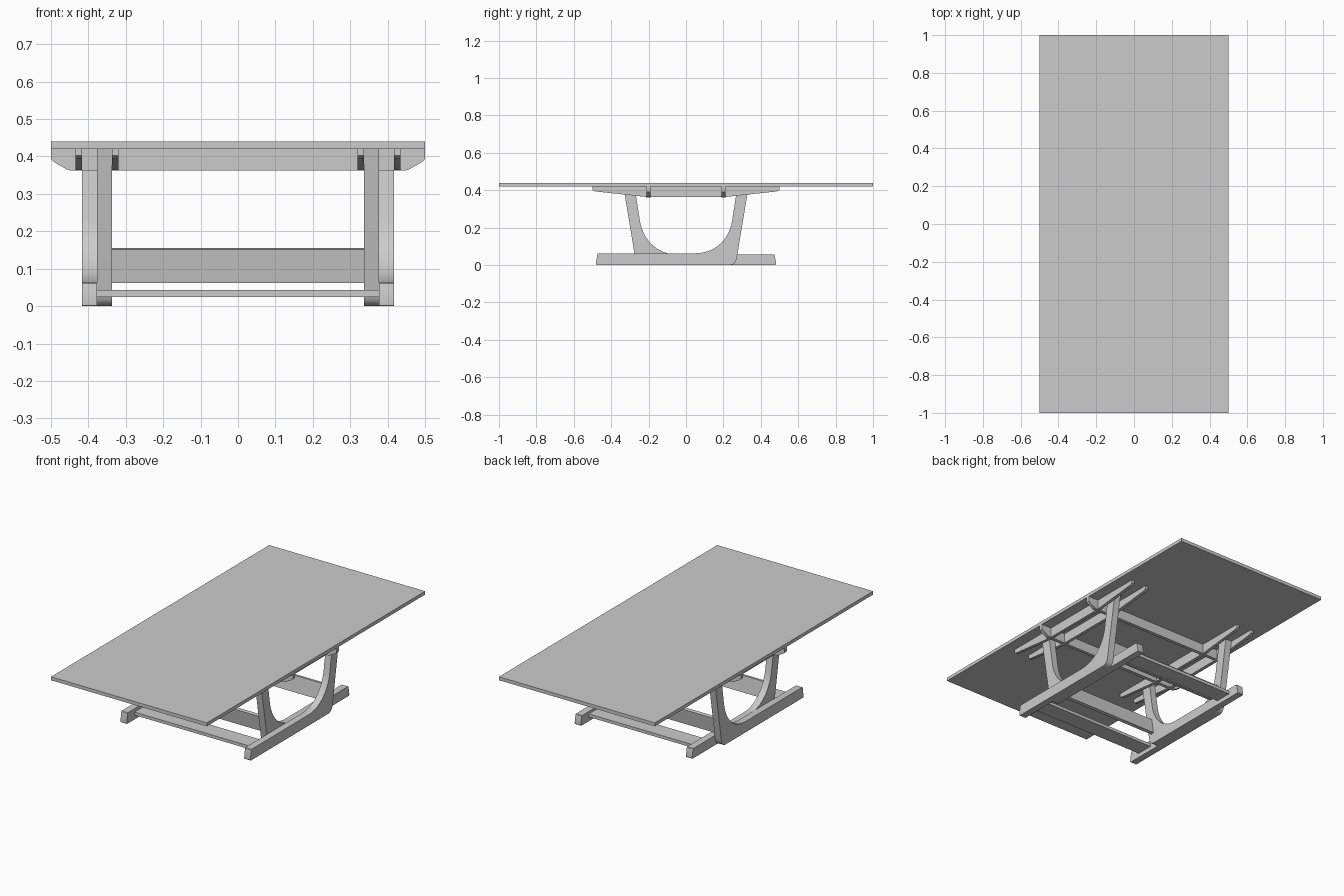
import bpy
import bmesh
from mathutils import Vector
from mathutils.geometry import interpolate_bezier

cube = bpy.data.objects.get("Cube")
if cube:
    bpy.data.objects.remove(cube, do_unlink=True)

LAYER = 0.04          # thickness of each leg layer
INNER_X = 0.337       # inside face of the inner leg layer
OUTER_X = INNER_X + LAYER
TOP_Z, UNDER_Z = 0.44, 0.42


def extrude(name, profile, start, end, axis):
    """Extrude a 2D profile along x (profile is y,z) or along y (profile is x,z)."""
    bm = bmesh.new()

    def place(p, d):
        return (d, p[0], p[1]) if axis == "x" else (p[0], d, p[1])

    face = bm.faces.new([bm.verts.new(place(p, start)) for p in profile])
    new = bmesh.ops.extrude_face_region(bm, geom=[face])["geom"]
    shift = Vector(place((0, 0), end - start))
    bmesh.ops.translate(bm, vec=shift, verts=[v for v in new if isinstance(v, bmesh.types.BMVert)])
    bmesh.ops.recalc_face_normals(bm, faces=bm.faces)
    mesh = bpy.data.meshes.new(name)
    bm.to_mesh(mesh)
    bm.free()
    obj = bpy.data.objects.new(name, mesh)
    bpy.context.collection.objects.link(obj)
    bpy.ops.object.select_all(action="DESELECT")
    obj.select_set(True)
    bpy.context.view_layer.objects.active = obj
    bpy.ops.object.shade_smooth_by_angle()
    return obj


def box(name, x, y, z):
    profile = [(y[0], z[0]), (y[1], z[0]), (y[1], z[1]), (y[0], z[1])]
    return extrude(name, profile, x[0], x[1], "x")


def curve(a, b, c, d, count):
    pts = interpolate_bezier(*[Vector((*p, 0)) for p in (a, b, c, d)], count)
    return [(p.x, p.y) for p in pts]


def leg_profile(foot_top):
    """Leg rising at +y, sweeping into a foot that reaches towards -y."""
    heel = curve((0.23, 0), (0.255, 0), (0.265, 0.01), (0.272, 0.04), 7)
    sweep = curve((0.247, 0.24), (0.23, 0.13), (0.15, foot_top), (0.05, foot_top), 14)
    toe = curve((-0.465, foot_top), (-0.473, foot_top), (-0.474, foot_top),
                (-0.475, foot_top - 0.01), 4)
    tip = curve((-0.482, 0.008), (-0.482, 0.002), (-0.48, 0), (-0.475, 0), 4)
    return heel + [(0.335, UNDER_Z), (0.275, UNDER_Z)] + sweep + toe + tip


def flip(profile):
    return [(-a, b) for a, b in profile]


# Table top
box("table_top", (-0.5, 0.5), (-1, 1), (UNDER_Z, TOP_Z))

# Tapered runners clamping the leg tops
half = [(0.2, 0.363), (0.47, 0.392), (0.49, 0.395), (0.5, 0.402), (0.5, UNDER_Z)]
runner = half + flip(half)[::-1]

for side, sign in (("left", 1), ("right", -1)):
    # Two lapped layers, each with its leg at the opposite end
    extrude(f"{side}_outer_leg", leg_profile(0.063),
            sign * OUTER_X, sign * (OUTER_X + LAYER), "x")
    extrude(f"{side}_inner_leg", flip(leg_profile(0.057)),
            sign * INNER_X, sign * OUTER_X, "x")
    for label, x in (("inner", INNER_X - 0.018), ("outer", OUTER_X + LAYER)):
        extrude(f"{side}_{label}_runner", runner, sign * x, sign * (x + 0.018), "x")

# Cross rails with chamfered ends
half = [(0.445, 0.362), (0.455, 0.364), (0.49, 0.384), (0.498, 0.39),
        (0.5, 0.398), (0.5, UNDER_Z)]
rail = half + flip(half)[::-1]

for end, sign, reach in (("front", -1, INNER_X), ("back", 1, OUTER_X)):
    extrude(f"{end}_cross_rail", rail, sign * 0.19, sign * 0.21, "y")

    # Stretcher leaning with the legs
    board = [(0.235, 0.065), (0.255, 0.062), (0.27, 0.152), (0.25, 0.155)]
    extrude(f"{end}_stretcher", [(sign * y, z) for y, z in board], -reach, reach, "x")

    # Low slat between the feet
    width = OUTER_X if sign < 0 else INNER_X
    box(f"{end}_foot_slat", (-width, width), (sign * 0.36 - 0.05, sign * 0.36 + 0.05),
        (0.025, 0.043))
